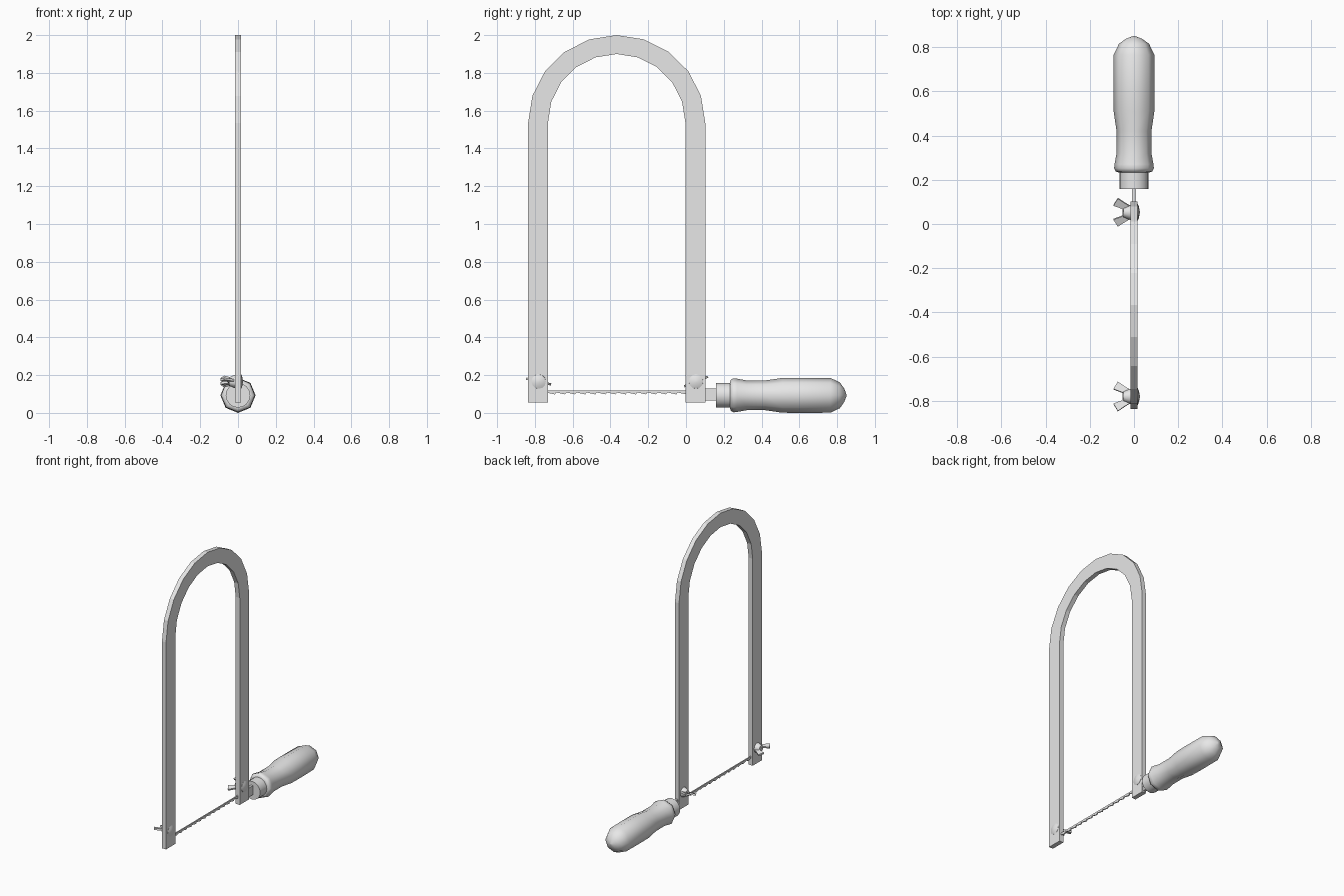
import bpy, bmesh
from math import sin, cos, pi, radians
from mathutils import Matrix, Vector

old = bpy.data.objects.get("Cube")
if old:
    bpy.data.objects.remove(old)

grey = bpy.data.materials.new("plain_grey")
grey.use_nodes = True
grey.diffuse_color = (0.8, 0.8, 0.8, 1)
grey.node_tree.nodes["Principled BSDF"].inputs["Base Color"].default_value = (0.8, 0.8, 0.8, 1)


def finish(name, bm, smooth=False):
    bmesh.ops.recalc_face_normals(bm, faces=bm.faces)
    mesh = bpy.data.meshes.new(name)
    bm.to_mesh(mesh)
    bm.free()
    mesh.materials.append(grey)
    obj = bpy.data.objects.new(name, mesh)
    bpy.context.collection.objects.link(obj)
    if smooth:
        bpy.ops.object.select_all(action='DESELECT')
        obj.select_set(True)
        bpy.context.view_layer.objects.active = obj
        bpy.ops.object.shade_smooth_by_angle(angle=radians(50))
    return obj


def plate(name, outline, offset):
    """Extrude a flat outline of 3D points by an offset vector."""
    bm = bmesh.new()
    face = bm.faces.new([bm.verts.new(p) for p in outline])
    ext = bmesh.ops.extrude_face_region(bm, geom=[face])
    moved = [v for v in ext["geom"] if isinstance(v, bmesh.types.BMVert)]
    bmesh.ops.translate(bm, verts=moved, vec=offset)
    return finish(name, bm)


def lathe(name, profile, sides, place):
    """Turn (distance, radius) pairs around the z axis, then place the part."""
    bm = bmesh.new()
    rings = [[bm.verts.new((r * cos(2 * pi * i / sides), r * sin(2 * pi * i / sides), d))
              for i in range(sides)] for d, r in profile]
    for a, b in zip(rings, rings[1:]):
        for i in range(sides):
            j = (i + 1) % sides
            bm.faces.new((a[i], a[j], b[j], b[i]))
    bm.faces.new(rings[0])
    bm.faces.new(rings[-1])
    bmesh.ops.transform(bm, matrix=place, verts=bm.verts)
    return finish(name, bm, True)


# Arched frame: two straight legs joined by a ten-sided half ring
HALF, MID, SPRING, FOOT = 0.016, -0.367, 1.535, 0.055


def arch(ry, rz):
    pts = [(-HALF, MID + ry * cos(pi * i / 10), SPRING + rz * sin(pi * i / 10)) for i in range(11)]
    return [(-HALF, MID + ry, FOOT)] + pts + [(-HALF, MID - ry, FOOT)]


plate("frame", arch(0.469, 0.465) + arch(0.364, 0.365)[::-1], (2 * HALF, 0, 0))

# Saw blade with a row of raked teeth along its lower edge
TEETH, START, END = 14, -0.74, 0.01
step = (END - START) / TEETH
edge = []
for i in range(TEETH):
    y = START + i * step
    edge += [(-0.004, y, 0.108), (-0.004, y + step * 0.85, 0.098)]
plate("blade", edge + [(-0.004, END, 0.108), (-0.004, END, 0.119), (-0.004, START, 0.119)],
      (0.008, 0, 0))

# Handle, ferrule and the flat tang that joins them to the frame
AXIS = 0.093
along_y = Matrix.Translation((0, 0, AXIS)) @ Matrix.Rotation(-pi / 2, 4, 'X')
lathe("handle", [(0.233, 0.07), (0.238, 0.083), (0.252, 0.09), (0.27, 0.088), (0.32, 0.079),
                 (0.42, 0.079), (0.51, 0.092), (0.6, 0.093), (0.765, 0.092),
                 (0.815, 0.068), (0.838, 0.035), (0.85, 0.004)], 8, along_y)
lathe("ferrule", [(0.158, 0.065), (0.24, 0.065)], 16, along_y)
plate("tang", [(-0.008, 0.09, 0.065), (-0.008, 0.17, 0.065),
               (-0.008, 0.17, 0.13), (-0.008, 0.09, 0.13)], (0.016, 0, 0))

# Domed bolt head on the left, wing nut on the right, at the foot of each leg
half_wing = [(-0.016, 0.03), (-0.04, 0.045), (-0.073, 0.068), (-0.093, 0.034), (-0.052, 0.018)]
wings = half_wing + [(x, -y) for x, y in half_wing[::-1]]
for side, y, tilt in (("front", -0.78, -13), ("rear", 0.053, 22)):
    spot = Matrix.Translation((0, y, 0.166))
    to_left = spot @ Matrix.Rotation(pi / 2, 4, 'Y')
    to_right = spot @ Matrix.Rotation(-pi / 2, 4, 'Y')
    lathe(side + "_bolt_head", [(0.01, 0.04), (0.017, 0.038), (0.022, 0.026), (0.026, 0.006)],
          12, to_left)
    lathe(side + "_nut_barrel", [(0.01, 0.034), (0.02, 0.034), (0.048, 0.022)], 12, to_right)
    turn = spot @ Matrix.Rotation(radians(tilt), 4, 'X')
    wing = plate(side + "_nut_wings", [(x, v, -0.006) for x, v in wings], (0, 0, 0.012))
    wing.data.transform(turn)
